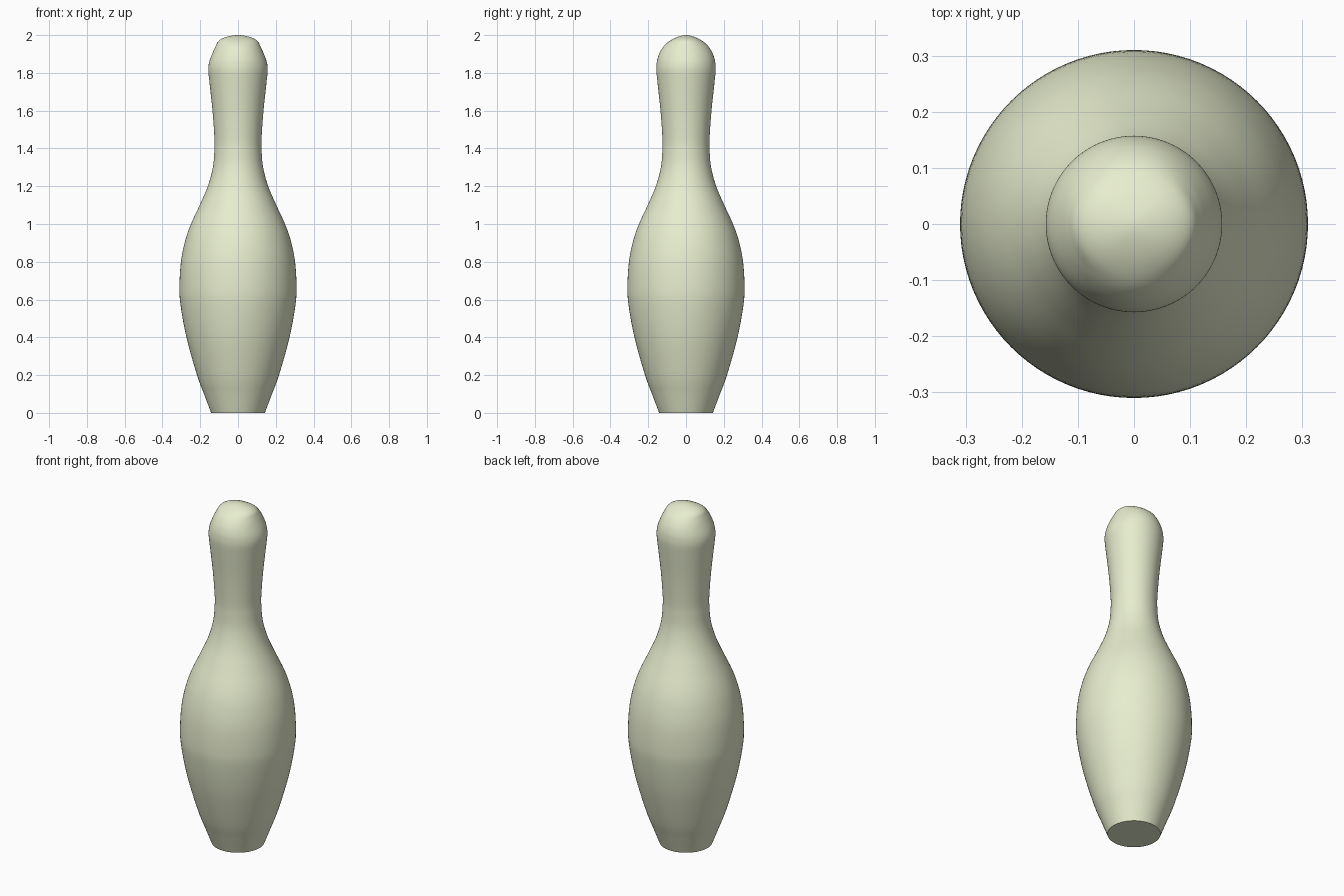
import bpy, bmesh, math
from mathutils import Vector

if "Cube" in bpy.data.objects:
    bpy.data.objects.remove(bpy.data.objects["Cube"])

SEGMENTS, STEPS = 96, 5

# body profile: radius, height
body = [(.142, 0), (.18, .1), (.217, .2), (.273, .4), (.304, .57), (.31, .67),
        (.302, .8), (.28, .91), (.249, 1.0), (.203, 1.1), (.16, 1.2), (.133, 1.3),
        (.125, 1.39), (.125, 1.46), (.135, 1.6), (.151, 1.75), (.157, 1.81)]

# head profiles: squarer towards the sides (x), rounder towards front and back (y)
head_x = [(.155, 1.845), (.147, 1.875), (.133, 1.91), (.118, 1.943), (.1, 1.972), (.06, 1.991), (0, 2)]
head_y = [(.156, 1.845), (.151, 1.875), (.138, 1.91), (.115, 1.945), (.085, 1.97), (.045, 1.99), (0, 2)]


def smooth_curve(points):
    """Catmull-Rom curve through the profile points, without the final pole."""
    p = [Vector(q) for q in points]
    p = [2 * p[0] - p[1]] + p + [Vector((-p[-2].x, p[-2].y))]
    out = []
    for i in range(1, len(p) - 2):
        a, b, c, d = p[i - 1:i + 3]
        for s in range(STEPS):
            t = s / STEPS
            out.append(.5 * (2 * b + (c - a) * t + (2 * a - 5 * b + 4 * c - d) * t * t
                             + (3 * b - a - 3 * c + d) * t ** 3))
    return out


# revolve, blending the two profiles around the axis
bm = bmesh.new()
rings = []
for px, py in zip(smooth_curve(body + head_x), smooth_curve(body + head_y)):
    ring = []
    for k in range(SEGMENTS):
        a = math.tau * k / SEGMENTS
        q = py.lerp(px, math.cos(a) ** 2)
        ring.append(bm.verts.new((q.x * math.cos(a), q.x * math.sin(a), q.y)))
    rings.append(ring)
for lo, hi in zip(rings, rings[1:]):
    for k in range(SEGMENTS):
        n = (k + 1) % SEGMENTS
        bm.faces.new((lo[k], lo[n], hi[n], hi[k]))

# flat base and top pole
bm.faces.new(rings[0][::-1])
pole = bm.verts.new((0, 0, 2))
for k in range(SEGMENTS):
    bm.faces.new((rings[-1][k], rings[-1][(k + 1) % SEGMENTS], pole))

mesh = bpy.data.meshes.new("bowling_pin")
bm.to_mesh(mesh)
bm.free()
pin = bpy.data.objects.new("bowling_pin", mesh)
bpy.context.collection.objects.link(pin)

# pale cream-green finish
mat = bpy.data.materials.new("cream")
mat.diffuse_color = (.8, .85, .62, 1)
mat.use_nodes = True
mat.node_tree.nodes["Principled BSDF"].inputs["Base Color"].default_value = mat.diffuse_color
mesh.materials.append(mat)

bpy.context.view_layer.objects.active = pin
pin.select_set(True)
bpy.ops.object.shade_smooth_by_angle(angle=math.radians(40))
